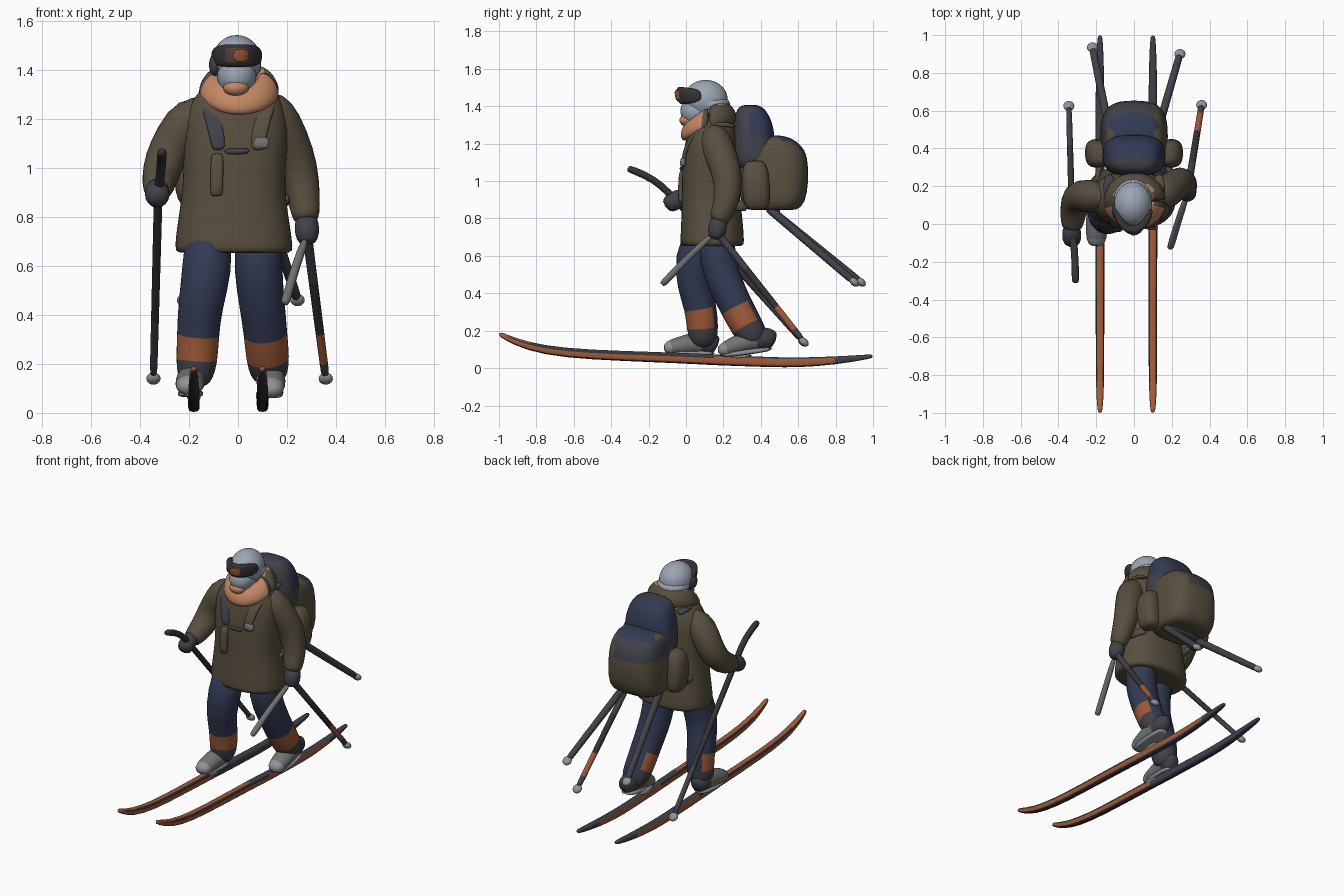
import bpy, math
from mathutils import Vector


def material(name, r, g, b):
    m = bpy.data.materials.new(name)
    lin = [(c / 255 / 12.92 if c < 11 else ((c / 255 + 0.055) / 1.055) ** 2.4) for c in (r, g, b)]
    m.diffuse_color = (*lin, 1)
    return m


OLIVE = material("olive cloth", 88, 79, 63)
NAVY = material("navy cloth", 51, 58, 84)
ORANGE = material("burnt orange", 160, 90, 57)
PEACH = material("peach scarf", 196, 135, 100)
PALE = material("pale helmet", 156, 166, 180)
SLATE = material("slate", 65, 66, 74)
BLACK = material("near black", 54, 51, 51)
GREY = material("boot grey", 116, 115, 116)
LIGHT = material("light grey", 146, 147, 152)
LENS = material("lens brown", 88, 66, 58)


def skin(name, rings, mats, level=1):
    """Bridge rings of points into a closed smooth skin; one material per segment."""
    n = len(rings[0])
    verts = [p for ring in rings for p in ring]
    faces = [(i * n + k, i * n + (k + 1) % n, (i + 1) * n + (k + 1) % n, (i + 1) * n + k)
             for i in range(len(rings) - 1) for k in range(n)]
    faces += [tuple(range(n))[::-1], tuple(range(len(verts) - n, len(verts)))]
    me = bpy.data.meshes.new(name)
    me.from_pydata(verts, [], faces)
    seg = mats if isinstance(mats, list) else [mats] * (len(rings) - 1)
    slots = list(dict.fromkeys(seg))
    for m in slots:
        me.materials.append(m)
    ids = [slots.index(m) for m in seg]
    for p in me.polygons:
        p.use_smooth = True
        s = p.index // n
        p.material_index = ids[s] if s < len(ids) else ids[0 if p.index == len(faces) - 2 else -1]
    ob = bpy.data.objects.new(name, me)
    bpy.context.collection.objects.link(ob)
    sub = ob.modifiers.new("smooth", "SUBSURF")
    sub.levels = sub.render_levels = level
    return ob


def oval(a, e):
    c, s = math.cos(a), math.sin(a)
    return (math.copysign(abs(c) ** (2 / e), c), math.copysign(abs(s) ** (2 / e), s))


def loft(name, rings, mats, e=2, n=24):
    """Horizontal oval rings: x, y, z, rx, ry."""
    o = [oval(2 * math.pi * (k + .5) / n, e) for k in range(n)]
    return skin(name, [[(x + rx * u, y + ry * v, z) for u, v in o] for x, y, z, rx, ry in rings], mats)


def tube(name, pts, mats, e=2, n=14):
    """Sweep along points: x, y, z, radius (, second radius)."""
    P = [Vector(p[:3]) for p in pts]
    o = [oval(2 * math.pi * (k + .5) / n, e) for k in range(n)]
    out = []
    for i, p in enumerate(pts):
        t = (P[min(i + 1, len(P) - 1)] - P[max(i - 1, 0)]).normalized()
        ref = Vector((0, 1, 0)) if abs(t.x) > .8 else Vector((1, 0, 0))
        u = (ref - t * ref.dot(t)).normalized()
        v = t.cross(u)
        out.append([P[i] + u * a * p[3] + v * b * p[-1] for a, b in o])
    return skin(name, out, mats)


def visor(name, a0, a1, radius, thick, half, mat):
    """Curved band round the front of the head between two angles in degrees."""
    rings = []
    for i in range(13):
        t = i / 12
        a = math.radians(a0 + (a1 - a0) * t)
        d = Vector((math.sin(a), -math.cos(a), 0))
        h = half * (1 - abs(2 * t - 1) ** 4 * .5)
        mid = Vector((-.005, .09, 1.457)) + Vector((d.x * .085, d.y * radius, 0))
        rings.append([mid + d * thick * u + Vector((0, -.15 * h * w, h * w))
                      for u, w in (oval(2 * math.pi * (k + .5) / 12, 3) for k in range(12))])
    return skin(name, rings, mat)


def blob(name, loc, size, mat, rot=(0, 0, 0)):
    bpy.ops.mesh.primitive_uv_sphere_add(segments=28, ring_count=18, location=loc, rotation=rot)
    ob = bpy.context.object
    ob.name, ob.scale = name, size
    ob.data.materials.append(mat)
    bpy.ops.object.shade_smooth()
    return ob


def paint(ob, mat, rule):
    ob.data.materials.append(mat)
    for p in ob.data.polygons:
        if rule(p.center, p.normal):
            p.material_index = len(ob.data.materials) - 1


# Skis: curled front tips, orange deck and sides, dark base, dark rear deck
for side, x in (("right", -.18), ("left", .10)):
    ski = tube(side + "_ski", [(x, y, z, w, h) for y, z, w, h in (
        (-1, .185, .009, .01), (-.97, .168, .016, .016), (-.85, .115, .022, .023),
        (-.65, .08, .023, .026), (-.35, .065, .023, .027), (0, .053, .024, .029), (.15, .044, .024, .029),
        (.3, .038, .024, .028), (.45, .032, .024, .027), (.6, .029, .024, .027), (.8, .04, .022, .022),
        (.97, .06, .016, .013), (1, .065, .01, .009))], ORANGE, e=3, n=16)
    paint(ski, BLACK, lambda c, nrm: nrm.z < -.35 or (nrm.z > .2 and abs(c.x - x) > .015 and c.y < .1))
    paint(ski, SLATE, lambda c, nrm: (c.y > .05 and nrm.z > .3) or c.y > .85 or (x < 0 and nrm.x > .3 and c.y > 0))
    paint(ski, NAVY, lambda c, nrm: c.y > .1 and nrm.z < -.35)

# Trouser legs with an orange cuff band (open at the back) and gaiter
legc = [NAVY, NAVY, NAVY, ORANGE, SLATE, SLATE]
right = tube("right_leg", [(-.12, .11, .76, .10), (-.125, .03, .58, .103), (-.155, .045, .43, .092),
                           (-.163, .08, .32, .087), (-.168, .09, .205, .086), (-.175, .09, .15, .074),
                           (-.18, .085, .11, .055)], legc, n=18)
left = tube("left_leg", [(.085, .17, .76, .10), (.08, .16, .58, .1), (.10, .22, .43, .094),
                         (.112, .27, .325, .09), (.122, .33, .215, .09), (.127, .365, .16, .078),
                         (.13, .37, .12, .055)], legc, n=18)
for leg in (right, left):
    paint(leg, NAVY, lambda c, nrm: .2 < c.z < .33 and nrm.y > .65)

# Boots with dark heels, soles and bindings
boot = [LIGHT, GREY, GREY, SLATE, SLATE]
tube("right_boot", [(-.2, -.12, .1, .035, .025), (-.2, -.08, .11, .057, .045), (-.195, .0, .125, .062, .055),
                    (-.19, .09, .14, .062, .065), (-.185, .15, .13, .05, .06), (-.185, .17, .12, .03, .04)], boot)
tube("left_boot", [(.135, .17, .085, .035, .025), (.135, .21, .1, .057, .045), (.135, .29, .13, .062, .055),
                   (.13, .38, .16, .062, .065), (.13, .45, .16, .05, .06), (.13, .48, .145, .03, .04)], boot)
tube("right_sole", [(-.2, -.11, .078, .045, .014), (-.195, .03, .078, .055, .014), (-.185, .16, .08, .045, .014)], LIGHT, e=4)
tube("left_sole", [(.135, .18, .068, .045, .014), (.135, .31, .083, .055, .014), (.13, .47, .105, .045, .014)], LIGHT, e=4)
for side, x, y in (("right", -.18, -.02), ("left", .1, .28)):
    tube(side + "_binding", [(x, y - .08, .072, .03, .02), (x, y + .08, .068, .03, .02)], LIGHT, e=4)

# Coat, flared at the hem
loft("coat", [(-.015, .14, .655, .15, .09), (-.015, .14, .65, .235, .168), (-.017, .14, .67, .243, .172),
              (-.018, .14, .76, .232, .167), (-.018, .135, .88, .212, .158), (-.015, .13, .98, .208, .153),
              (-.01, .13, 1.1, .215, .15), (-.01, .135, 1.2, .215, .142), (-.005, .14, 1.27, .19, .128),
              (0, .14, 1.33, .14, .112), (0, .145, 1.36, .1, .09)], OLIVE, e=2.4, n=28)

# Sleeves and gloves
tube("right_sleeve", [(-.12, .14, 1.27, .06), (-.185, .14, 1.225, .09), (-.25, .15, 1.13, .09),
                      (-.302, .15, 1.03, .086), (-.32, .08, .95, .075), (-.327, .0, .915, .062),
                      (-.328, -.03, .905, .05)], OLIVE)
tube("left_sleeve", [(.10, .14, 1.28, .06), (.15, .15, 1.225, .09), (.205, .195, 1.12, .087),
                     (.248, .23, 1.0, .082), (.268, .215, .88, .07), (.277, .18, .80, .058),
                     (.278, .17, .78, .045)], OLIVE)
tube("right_glove", [(-.328, -.0, .925, .04), (-.33, -.03, .91, .05), (-.33, -.08, .885, .055),
                     (-.325, -.11, .86, .035)], SLATE)
tube("left_glove", [(.278, .18, .8, .04), (.28, .175, .78, .05), (.282, .165, .73, .053),
                    (.283, .155, .685, .035)], SLATE)

# Scarf at the front, coat hood at the back: one tilted collar ring
collar = []
for i in range(24):
    a = 2 * math.pi * i / 24
    d = Vector((math.cos(a), math.sin(a), 0))
    mid = Vector((.005 + .122 * d.x, .122 + .108 * d.y, 1.318 + .045 * d.y + .02 * d.x ** 2))
    collar.append([mid + d * (.04 * math.cos(b) - .022 * math.sin(b)) + Vector((0, 0, .06 * math.sin(b)))
                   for b in (2 * math.pi * k / 12 for k in range(12))])
hood = skin("scarf_and_hood", collar + [collar[0]], PEACH)
paint(hood, OLIVE, lambda c, nrm: c.y > .2 or (c.y > .1 and nrm.z < .35 and abs(c.x) > .1))

# Head: helmet, face, goggles
blob("helmet", (-.005, .105, 1.435), (.1, .118, .106), PALE)
blob("helmet_rim", (-.005, .135, 1.41), (.1, .1, .055), PALE)
blob("face", (-.005, .06, 1.375), (.08, .09, .085), PALE)
blob("mouth_cover", (-.008, .01, 1.325), (.052, .045, .035), PEACH)
blob("ear_pad", (-.094, .07, 1.42), (.024, .045, .045), SLATE)
visor("goggle_frame", -88, 88, .118, .022, .047, BLACK)
visor("goggle_lens", -60, 60, .138, .007, .033, LENS)
visor("lens_glint", -8, 32, .143, .006, .026, ORANGE)

# Harness: shoulder straps, chest strap, hanging pouch and chest clip
for s, m in ((-1, SLATE), (1, OLIVE)):
    tube("shoulder_strap", [(s * .13, .27, 1.29, .03, .012), (s * .135, .17, 1.315, .03, .014), (s * .125, .06, 1.27, .032, .014),
                            (s * .1, .003, 1.2, .034, .012), (s * .08, -.016, 1.1, .03, .012),
                            (s * .08, -.02, 1.07, .024, .01)], m, e=3)
tube("chest_strap", [(-.06, -.02, 1.068, .01, .012), (0, -.026, 1.065, .01, .012), (.05, -.02, 1.07, .01, .012)], SLATE)
tube("strap_pouch", [(-.085, -.015, 1.06, .024, .015), (-.085, -.024, 1.03, .027, .018),
                     (-.088, -.026, .9, .027, .018), (-.088, -.02, .885, .024, .015)], OLIVE, e=3)
tube("chest_clip", [(.095, -.012, 1.128, .03, .014), (.095, -.018, 1.1, .034, .016), (.095, -.018, 1.075, .03, .014)], GREY, e=3)

# Backpack: main bag, tall lid section, side pockets, lower frame
bag = loft("pack_bag", [(0, .46, .85, .10, .08), (0, .46, .84, .155, .13), (0, .465, .88, .182, .175),
                        (0, .465, 1.0, .18, .192), (0, .465, 1.1, .172, .188), (0, .46, 1.165, .165, .18),
                        (0, .44, 1.215, .15, .15), (0, .43, 1.24, .115, .11), (0, .43, 1.245, .05, .05)], OLIVE, e=3)
paint(bag, NAVY, lambda c, nrm: c.z > 1.2 and abs(c.x) < .12)
paint(bag, SLATE, lambda c, nrm: 1.11 < c.z < 1.2 and c.x < .1 and c.y > .4)
lid = loft("pack_lid", [(0, .36, 1.05, .16, .09), (0, .36, 1.12, .17, .11), (0, .365, 1.24, .165, .112),
                        (0, .36, 1.31, .152, .103), (0, .35, 1.37, .13, .085), (0, .345, 1.4, .10, .06),
                        (0, .345, 1.408, .05, .03)], NAVY, e=2.8)
paint(lid, SLATE, lambda c, nrm: c.y < .35 or c.z < 1.2)
for s in (-1, 1):
    loft("pack_side_pocket", [(s * .19, .38, .845, .03, .04), (s * .193, .38, .86, .055, .068), (s * .198, .375, .95, .066, .078),
                              (s * .195, .37, 1.05, .062, .074), (s * .185, .37, 1.1, .045, .055),
                              (s * .18, .37, 1.11, .02, .03)], OLIVE, e=2.6, n=18)
    tube("hip_strap", [(s * .17, .34, .86, .02, .03), (s * .2, .24, .87, .015, .025), (s * .2, .14, .87, .012, .02)], OLIVE)
tube("pack_frame_bar", [(-.14, .47, .838, .035, .018), (0, .47, .835, .035, .018), (.14, .47, .838, .035, .018)], SLATE)


# Poles: shaft with a coloured length and a basket at the tip
def pole(name, a, b, r, mats):
    a, b = Vector(a), Vector(b)
    tube(name, [(*a.lerp(b, t), r * (1 - .15 * t)) for t in (0, .02, .3, .72, .9, 1)], mats, n=10)
    blob(name + "_basket", b, (.029, .03, .02), LIGHT, (-.7, 0, 0))


pole("right_pole", (-.325, -.06, .905), (-.345, .625, .14), .019, [BLACK, BLACK, BLACK, SLATE, SLATE])
tube("right_pole_grip", [(-.31, -.315, 1.067, .017), (-.31, -.285, 1.06, .021), (-.313, -.17, 1.01, .019),
                         (-.32, -.09, .935, .02), (-.325, -.05, .89, .018)], BLACK)
pole("left_pole", (.283, .17, .72), (.358, .63, .14), .021, [SLATE, SLATE, BLACK, ORANGE, SLATE])
tube("left_pole_grip", [(.19, -.13, .445, .016), (.196, -.115, .46, .02), (.235, .02, .6, .018), (.28, .15, .72, .018)], GREY)
for n, x0, x1, y1 in (("a", -.12, -.22, .935), ("b", .11, .243, .9)):
    pole("stowed_pole_" + n, (x0, .44, .855), (x1, y1, .46), .024, [SLATE] * 5)
